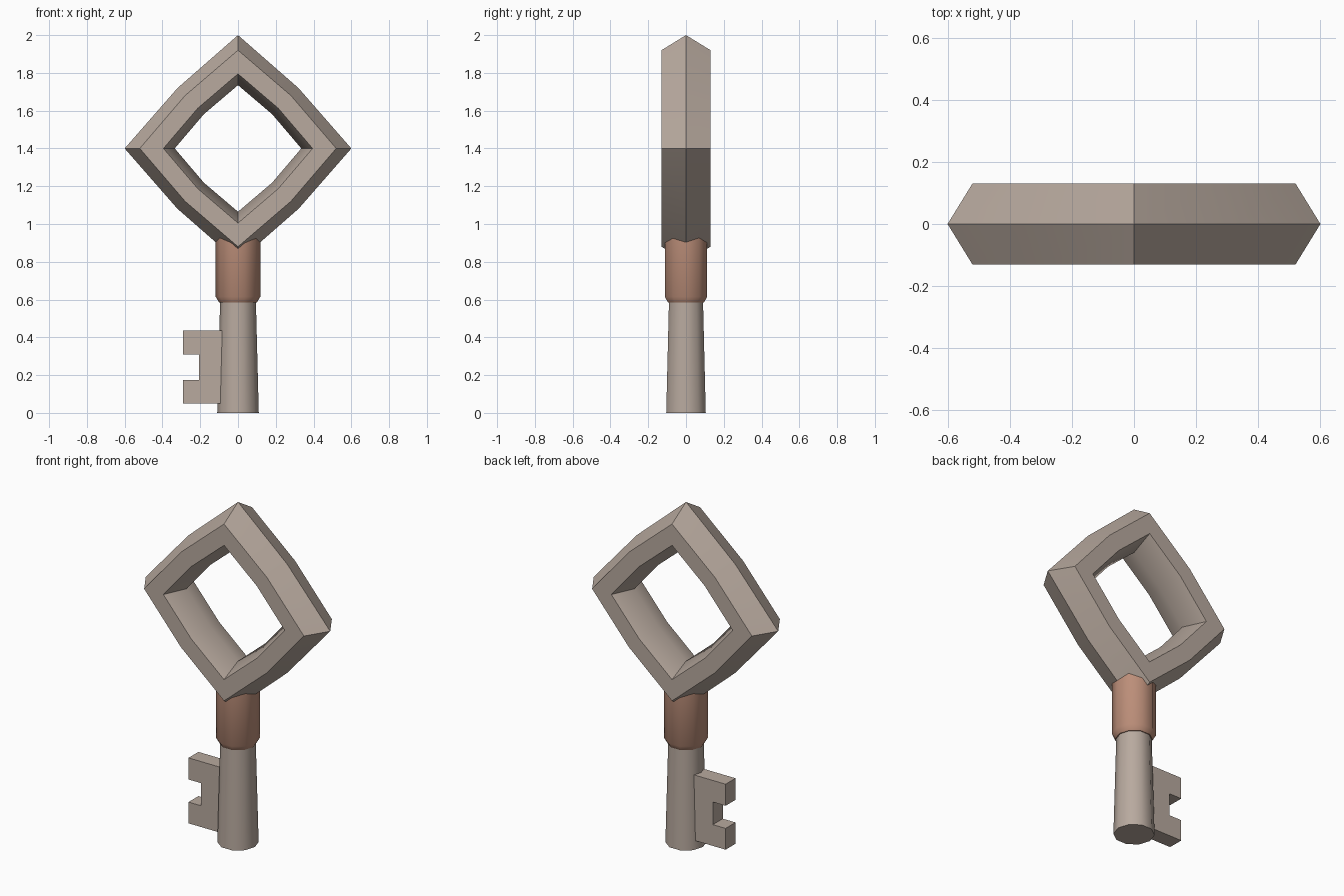
import bpy, bmesh, math

if "Cube" in bpy.data.objects:
    bpy.data.objects.remove(bpy.data.objects["Cube"])


def material(name, rgb):
    m = bpy.data.materials.new(name)
    m.diffuse_color = (*rgb, 1)
    m.use_nodes = True
    m.node_tree.nodes["Principled BSDF"].inputs["Base Color"].default_value = m.diffuse_color
    return m


STEEL = material("warm grey metal", (0.48, 0.40, 0.345))
COPPER = material("copper", (0.50, 0.27, 0.19))


def finish(name, bm, mat, smooth=None):
    bmesh.ops.recalc_face_normals(bm, faces=bm.faces)
    me = bpy.data.meshes.new(name)
    bm.to_mesh(me)
    bm.free()
    me.materials.append(mat)
    ob = bpy.data.objects.new(name, me)
    bpy.context.collection.objects.link(ob)
    if smooth:
        bpy.ops.object.select_all(action='DESELECT')
        ob.select_set(True)
        bpy.context.view_layer.objects.active = ob
        bpy.ops.object.shade_smooth_by_angle(angle=math.radians(smooth))
    return ob


def bridge(bm, a, b):
    n = len(a)
    for i in range(n):
        bm.faces.new((a[i], a[(i + 1) % n], b[(i + 1) % n], b[i]))


def lathe(name, profile, mat, sides=10):
    bm = bmesh.new()
    rings = []
    for r, z in profile:
        rings.append([bm.verts.new((r * math.cos(math.tau * i / sides),
                                    r * math.sin(math.tau * i / sides), z))
                      for i in range(sides)])
    for a, b in zip(rings, rings[1:]):
        bridge(bm, a, b)
    bm.faces.new(rings[0])
    bm.faces.new(rings[-1])
    return finish(name, bm, mat, 42)


# Diamond bow: hexagonal section (corner radius, side midpoint offset, depth)
section = [(0.60, 0.32, 0), (0.52, 0.28, -0.13), (0.395, 0.213, -0.13),
           (0.335, 0.181, 0), (0.395, 0.213, 0.13), (0.52, 0.28, 0.13)]
bm = bmesh.new()
rings = []
for k in range(8):
    a = k * math.pi / 4
    ring = []
    for corner, mid, y in section:
        r = mid * math.sqrt(2) if k % 2 else corner
        ring.append(bm.verts.new((r * math.cos(a), y, 1.4 + r * math.sin(a))))
    rings.append(ring)
for k in range(8):
    bridge(bm, rings[k], rings[(k + 1) % 8])
finish("bow", bm, STEEL, 40)

# Tapered shaft and copper collar
lathe("shaft", [(0.11, 0), (0.094, 0.62)], STEEL)
lathe("collar", [(0.10, 0.585), (0.118, 0.615), (0.118, 0.95)], COPPER)

# Notched key bit
outline = [(-0.05, 0.05), (-0.29, 0.05), (-0.29, 0.175), (-0.207, 0.175),
           (-0.207, 0.308), (-0.29, 0.308), (-0.29, 0.435), (-0.05, 0.435)]
bm = bmesh.new()
front = [bm.verts.new((x, -0.046, z)) for x, z in outline]
back = [bm.verts.new((x, 0.046, z)) for x, z in outline]
bm.faces.new(front)
bm.faces.new(back)
bridge(bm, front, back)
finish("key_bit", bm, STEEL)
